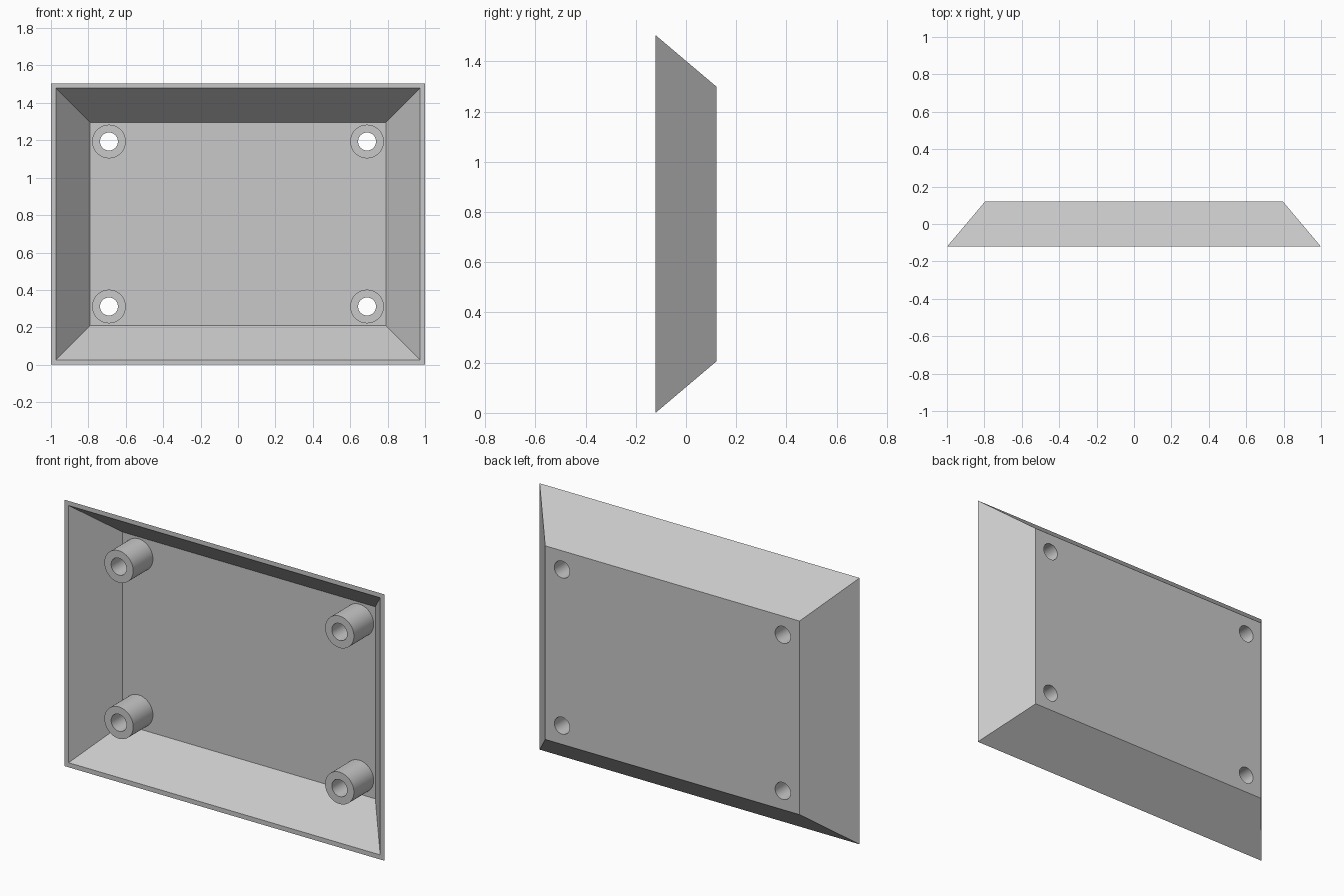
import bpy, bmesh, math
from mathutils import Vector

cube = bpy.data.objects.get("Cube")
if cube:
    bpy.data.objects.remove(cube, do_unlink=True)

MID_Z = 0.7525
FRONT, BACK, FLOOR = -0.1215, 0.1215, 0.0975
POST_FRONT = -0.079
POST_R, HOLE_R = 0.09, 0.048
POST_X, POST_Z = 0.69, 0.441
SEGMENTS = 48

grey = bpy.data.materials.new("plain grey")
grey.use_nodes = True
colour = (0.58, 0.58, 0.58, 1)
grey.diffuse_color = colour
grey.node_tree.nodes["Principled BSDF"].inputs["Base Color"].default_value = colour


def finish(name, bm):
    bmesh.ops.recalc_face_normals(bm, faces=bm.faces)
    mesh = bpy.data.meshes.new(name)
    bm.to_mesh(mesh)
    bm.free()
    mesh.materials.append(grey)
    obj = bpy.data.objects.new(name, mesh)
    bpy.context.collection.objects.link(obj)
    return obj


def bridge(bm, a, b):
    for i in range(len(a)):
        j = (i + 1) % len(a)
        bm.faces.new((a[i], a[j], b[j], b[i]))


def ring(bm, centre, radius, y):
    angles = [math.tau * i / SEGMENTS for i in range(SEGMENTS)]
    return [bm.verts.new((centre.x + radius * math.cos(a), y,
                          centre.z + radius * math.sin(a))) for a in angles]


def activate(obj):
    bpy.ops.object.select_all(action='DESELECT')
    obj.select_set(True)
    bpy.context.view_layer.objects.active = obj


# Tray: sloped walls with a thin rim and a flat floor
bm = bmesh.new()
sections = [(0.795, 0.547, BACK), (1.0, MID_Z, FRONT),
            (0.974, 0.7265, FRONT), (0.79, 0.5425, FLOOR)]
loops = [[bm.verts.new((sx * hx, y, MID_Z + sz * hz))
          for sx, sz in ((-1, -1), (1, -1), (1, 1), (-1, 1))]
         for hx, hz, y in sections]
for a, b in zip(loops, loops[1:]):
    bridge(bm, a, b)
bm.faces.new(loops[0])
bm.faces.new(loops[-1])
tray = finish("tray", bm)

centres = {f"{v}_{h}": Vector((sx * POST_X, 0, MID_Z + sz * POST_Z))
           for v, sz in (("upper", 1), ("lower", -1))
           for h, sx in (("left", 1), ("right", -1))}

# Screw holes through the floor
bm = bmesh.new()
for c in centres.values():
    ends = [ring(bm, c, HOLE_R, y) for y in (FLOOR - 0.05, BACK + 0.05)]
    bridge(bm, *ends)
    for end in ends:
        bm.faces.new(end)
cutter = finish("hole_cutter", bm)
cutter.hide_render = True
cut = tray.modifiers.new("screw_holes", 'BOOLEAN')
cut.operation = 'DIFFERENCE'
cut.solver = 'EXACT'
cut.object = cutter
activate(tray)
bpy.ops.object.modifier_apply(modifier=cut.name)
bpy.data.objects.remove(cutter, do_unlink=True)
bpy.ops.object.shade_smooth_by_angle(angle=math.radians(30))

# Hollow screw posts standing on the floor
for place, c in centres.items():
    bm = bmesh.new()
    profile = [(POST_R, FLOOR), (POST_R, POST_FRONT),
               (HOLE_R, POST_FRONT), (HOLE_R, FLOOR)]
    rings = [ring(bm, c, r, y) for r, y in profile]
    for a, b in zip(rings, rings[1:] + rings[:1]):
        bridge(bm, a, b)
    activate(finish(f"{place}_screw_post", bm))
    bpy.ops.object.shade_smooth_by_angle(angle=math.radians(30))
